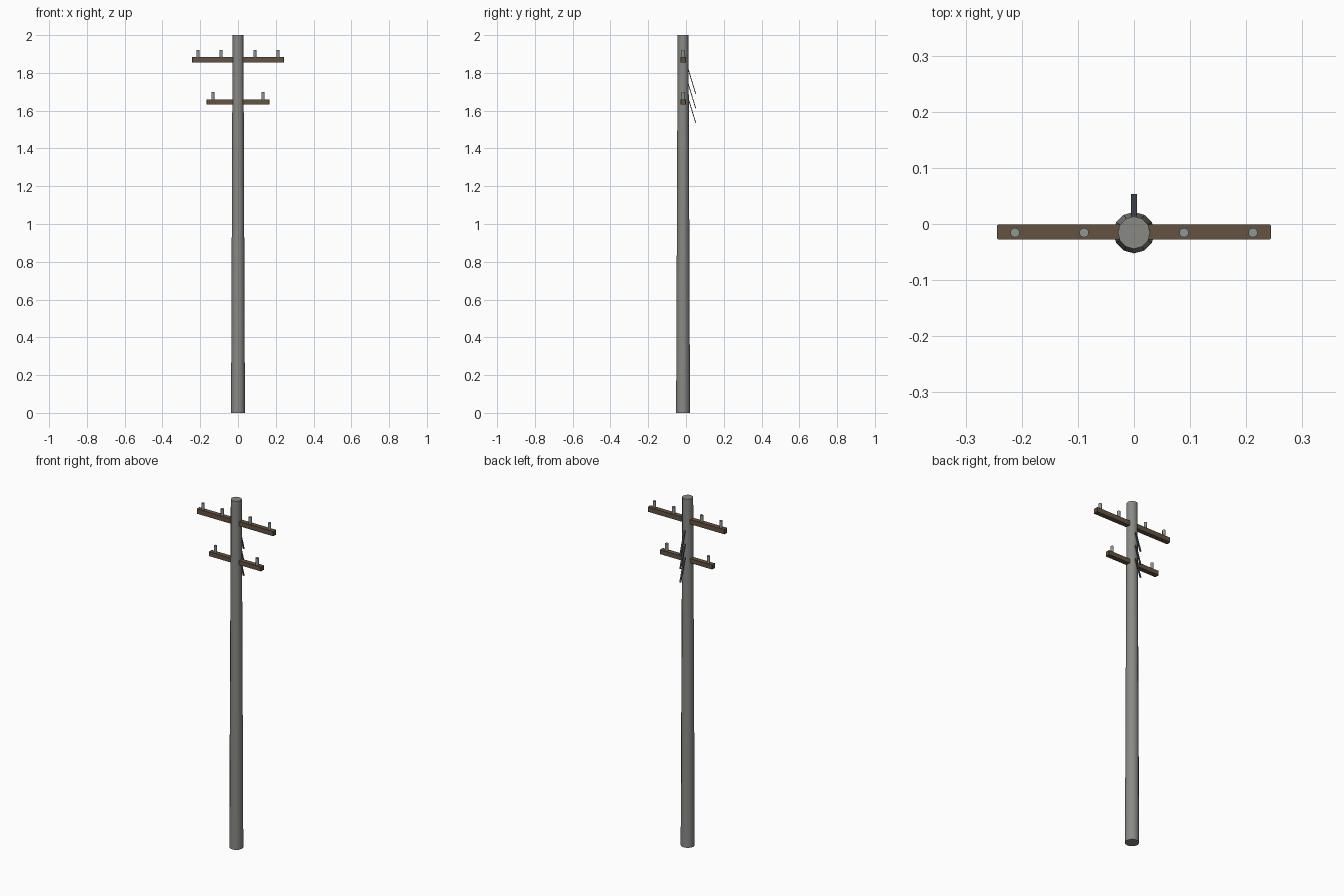
import bpy
import bmesh
from math import atan2, hypot, pi

if "Cube" in bpy.data.objects:
    bpy.data.objects.remove(bpy.data.objects["Cube"])

CY = -0.0155  # pole axis is offset so the whole model is centred


def material(name, rgb):
    m = bpy.data.materials.new(name)
    m.diffuse_color = (*rgb, 1)
    m.use_nodes = True
    m.node_tree.nodes["Principled BSDF"].inputs["Base Color"].default_value = m.diffuse_color
    return m


WOOD = material("brown_wood", (0.13, 0.088, 0.05))
STEEL = material("dark_steel", (0.06, 0.07, 0.09))
POLE = material("weathered_grey", (0.25, 0.25, 0.235))
CERAMIC = material("grey_ceramic", (0.27, 0.31, 0.295))


def cone(name, r1, r2, z0, z1, x, sides, mat):
    bpy.ops.mesh.primitive_cone_add(vertices=sides, radius1=r1, radius2=r2, depth=z1 - z0,
                                    location=(x, CY, (z0 + z1) / 2))
    ob = bpy.context.object
    ob.name = name
    ob.data.materials.append(mat)
    bpy.ops.object.shade_smooth_by_angle(angle=pi / 4)
    return ob


def box(name, size, loc, mat, tilt=0, bevel=0):
    bpy.ops.mesh.primitive_cube_add(size=1, location=loc, rotation=(tilt, 0, 0))
    ob = bpy.context.object
    ob.name = name
    ob.scale = size
    bpy.ops.object.transform_apply(location=False, rotation=False, scale=True)
    ob.data.materials.append(mat)
    if bevel:  # clip only the upright corner edges
        bm = bmesh.new()
        bm.from_mesh(ob.data)
        upright = [e for e in bm.edges if abs(e.verts[0].co.x - e.verts[1].co.x) < 1e-5
                   and abs(e.verts[0].co.y - e.verts[1].co.y) < 1e-5]
        bmesh.ops.bevel(bm, geom=upright, offset=bevel, segments=1, affect='EDGES')
        bm.to_mesh(ob.data)
        bm.free()
    return ob


# Tapered pole
cone("pole", 0.0368, 0.0288, 0, 2, 0, 12, POLE)

# Crossarms with their insulator pins: half length, bottom, top, pin top, pin positions
arms = [("upper", 0.244, 1.856, 1.883, 1.921, (0.089, 0.212)),
        ("lower", 0.166, 1.633, 1.658, 1.698, (0.133,))]
for label, half, z0, z1, ztop, pins in arms:
    box(label + "_crossarm", (2 * half, 0.027, z1 - z0), (0, CY + 0.001, (z0 + z1) / 2),
        WOOD, bevel=0.002)
    for x in pins:
        for side in (-1, 1):
            cone(label + "_insulator", 0.0085, 0.0085, z1 - 0.004, ztop, side * x, 10, CERAMIC)

# Slanted steel straps on the back of the pole
y0, y1, drop = 0.009, 0.0515, 0.14
for i in range(3):
    top = 1.829 - 0.077 * i
    box("back_strap", (0.01, 0.004, hypot(drop, y1 - y0)),
        (0, (y0 + y1) / 2, top - drop / 2), STEEL, tilt=atan2(y1 - y0, drop))
